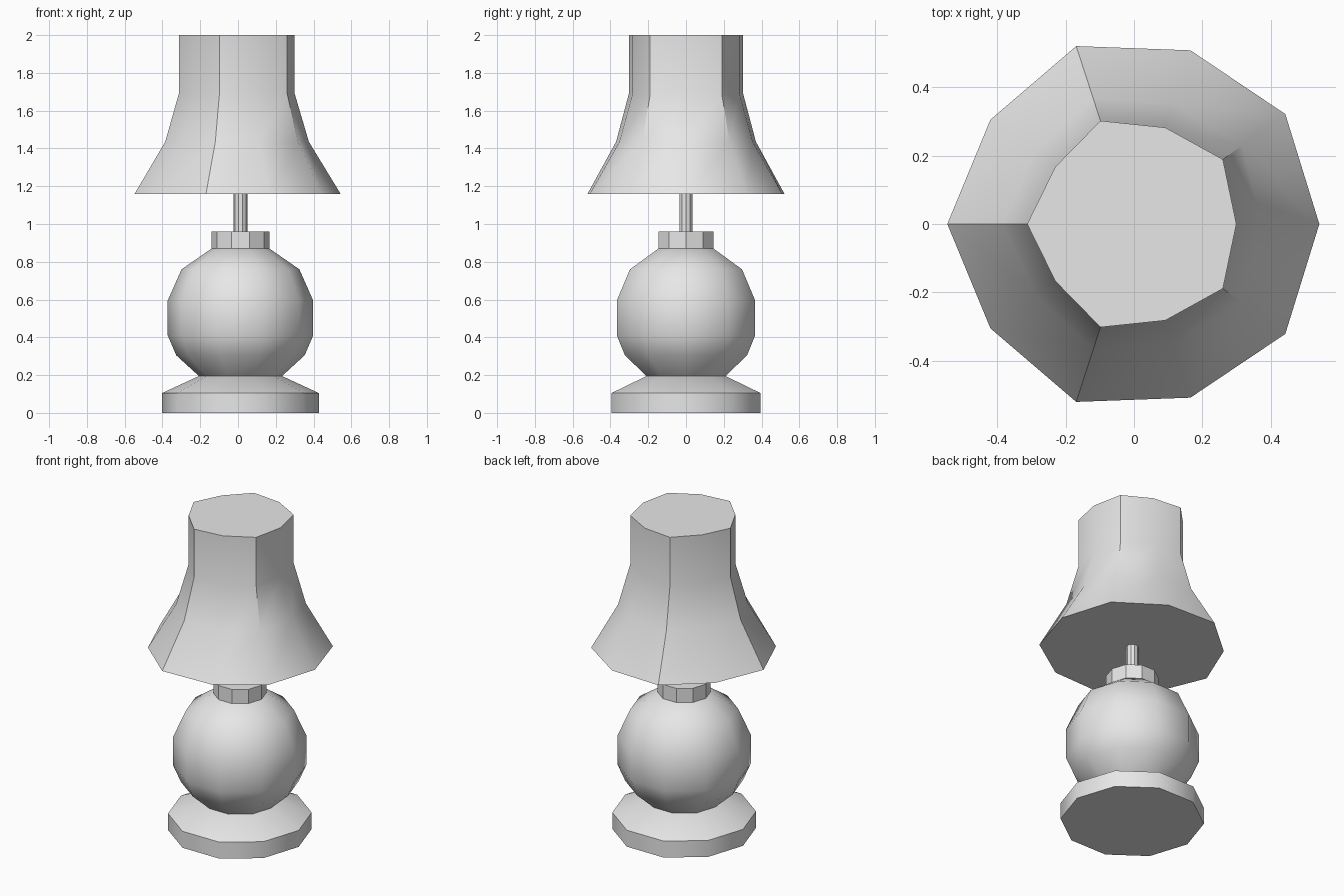
import bpy, math

if "Cube" in bpy.data.objects:
    bpy.data.objects.remove(bpy.data.objects["Cube"])

mat = bpy.data.materials.new("pale_grey")
mat.diffuse_color = (0.8, 0.8, 0.8, 1)
mat.use_nodes = True
mat.node_tree.nodes["Principled BSDF"].inputs["Base Color"].default_value = mat.diffuse_color
N = 10


def loft(name, rings, angle, cx=0.0):
    """rings: list of (z, [radius for each of the N directions])"""
    verts, faces = [], []
    for z, radii in rings:
        for i, r in enumerate(radii):
            a = 2 * math.pi * i / N
            verts.append((cx + r * math.cos(a), r * math.sin(a), z))
    for k in range(len(rings) - 1):
        for i in range(N):
            j = (i + 1) % N
            faces.append((k * N + i, k * N + j, (k + 1) * N + j, (k + 1) * N + i))
    faces.append(tuple(reversed(range(N))))
    faces.append(tuple(range((len(rings) - 1) * N, len(rings) * N)))
    me = bpy.data.meshes.new(name)
    me.from_pydata(verts, [], faces)
    me.update()
    me.materials.append(mat)
    ob = bpy.data.objects.new(name, me)
    bpy.context.collection.objects.link(ob)
    bpy.ops.object.select_all(action='DESELECT')
    bpy.context.view_layer.objects.active = ob
    ob.select_set(True)
    bpy.ops.object.shade_smooth_by_angle(angle=math.radians(angle))
    return ob


def round_part(name, profile, angle):
    return loft(name, [(z, [r] * N) for r, z in profile], angle, 0.013)


# Base with sloping top
round_part("base", [(0.415, 0), (0.415, 0.105), (0.22, 0.195)], 38)
# Globe body
round_part("globe_body", [(0.22, 0.195), (0.34, 0.305), (0.385, 0.41),
                          (0.385, 0.595), (0.312, 0.76), (0.153, 0.87)], 40)
# Collar and stem
round_part("collar", [(0.153, 0.87), (0.153, 0.96)], 30)
round_part("stem", [(0.036, 0.96), (0.036, 1.16)], 30)

# Flared shade: slightly irregular ten-sided outline, mirrored front to back
top_half = [0.300, 0.322, 0.297, 0.318, 0.285, 0.313]
low_half = [0.543, 0.548, 0.535, 0.548, 0.520, 0.547]


def shade_ring(t):
    half = [a + (b - a) * t for a, b in zip(top_half, low_half)]
    return half + half[4:0:-1]


loft("lamp_shade", [(1.16, shade_ring(1)), (1.435, shade_ring(0.31)),
                    (1.69, shade_ring(0)), (2.0, shade_ring(0))], 38)
